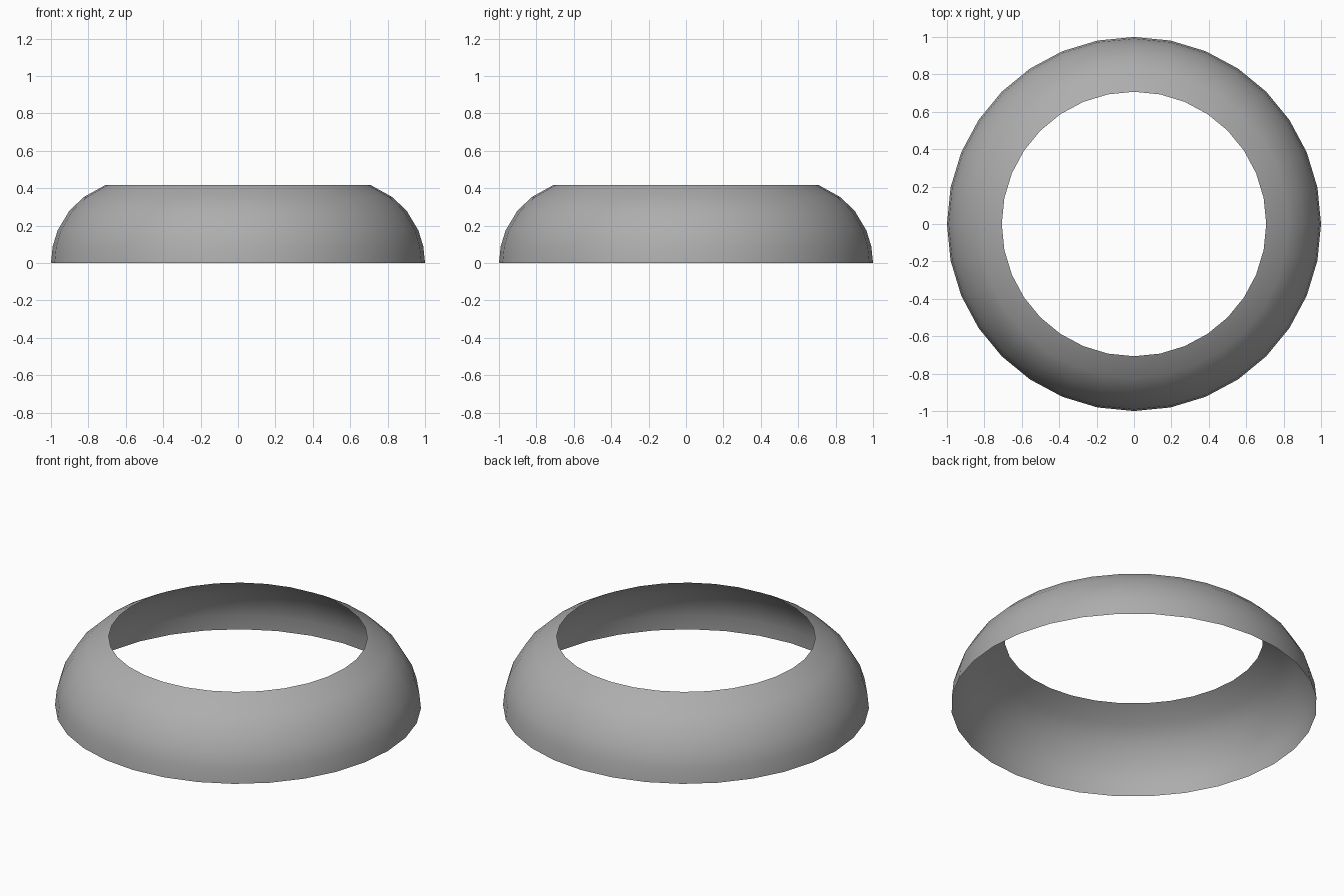
import bpy, bmesh, math

if "Cube" in bpy.data.objects:
    bpy.data.objects.remove(bpy.data.objects["Cube"])

# Open domed ring: half profile (radius, height) spun around z
PROFILE = [(1.0, 0.0), (0.991, 0.088), (0.965, 0.173), (0.902, 0.279),
           (0.824, 0.353), (0.707, 0.418)]
SEGMENTS = 32

bm = bmesh.new()
verts = [bm.verts.new((r, 0, z)) for r, z in PROFILE]
edges = [bm.edges.new(pair) for pair in zip(verts, verts[1:])]
bmesh.ops.spin(bm, geom=verts + edges, cent=(0, 0, 0), axis=(0, 0, 1),
               angle=math.tau, steps=SEGMENTS, use_merge=True)
bmesh.ops.remove_doubles(bm, verts=bm.verts[:], dist=0.0001)

# Make every face point outwards
for f in bm.faces:
    f.normal_update()
    c = f.calc_center_median()
    if f.normal.x * c.x + f.normal.y * c.y < 0:
        f.normal_flip()
    f.smooth = True

mesh = bpy.data.meshes.new("domed_ring")
bm.to_mesh(mesh)
bm.free()
ring = bpy.data.objects.new("domed_ring", mesh)
bpy.context.collection.objects.link(ring)

# Dark grey surface
grey = bpy.data.materials.new("dark_grey")
grey.diffuse_color = (0.42, 0.42, 0.42, 1)
grey.use_nodes = True
grey.node_tree.nodes["Principled BSDF"].inputs["Base Color"].default_value = grey.diffuse_color
mesh.materials.append(grey)
